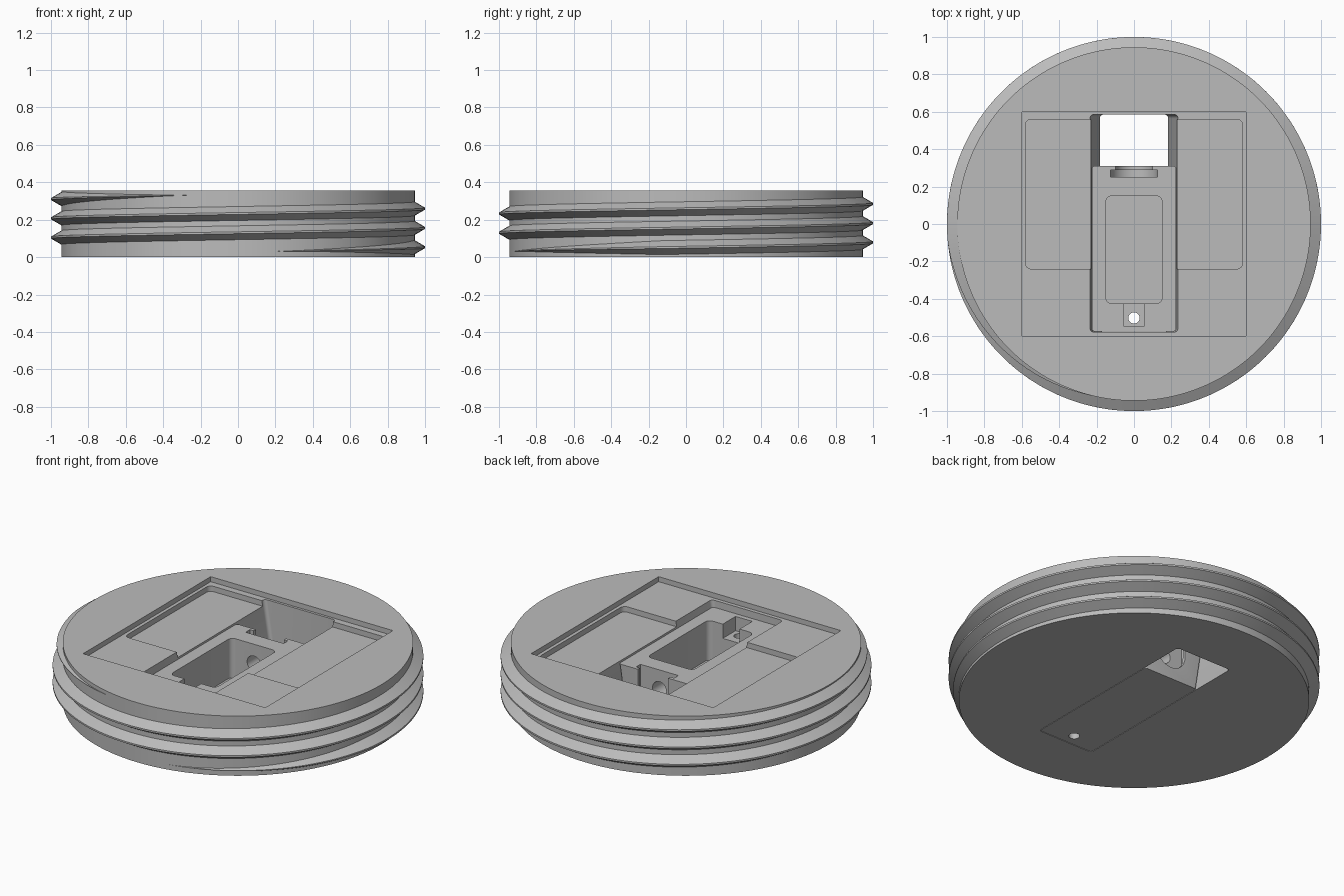
import bpy, bmesh
from math import sin, cos, pi, radians

old = bpy.data.objects.get("Cube")
if old:
    bpy.data.objects.remove(old, do_unlink=True)

grey = bpy.data.materials.new("plain_grey")
grey.use_nodes = True
colour = (0.5, 0.5, 0.5, 1)
grey.diffuse_color = colour
grey.node_tree.nodes["Principled BSDF"].inputs["Base Color"].default_value = colour

HEIGHT, RADIUS = 0.355, 0.945
RECESS_Z, POCKET_Z, INSERT_Z = 0.325, 0.293, 0.285


def finish(name, bm):
    bmesh.ops.recalc_face_normals(bm, faces=bm.faces[:])
    mesh = bpy.data.meshes.new(name)
    bm.to_mesh(mesh)
    bm.free()
    obj = bpy.data.objects.new(name, mesh)
    bpy.context.collection.objects.link(obj)
    mesh.materials.append(grey)
    return obj


def loft(name, rings):
    """Closed solid through rings of equal length."""
    bm = bmesh.new()
    loops = [[bm.verts.new(p) for p in ring] for ring in rings]
    n = len(loops[0])
    for a, b in zip(loops, loops[1:]):
        for i in range(n):
            j = (i + 1) % n
            bm.faces.new((a[i], a[j], b[j], b[i]))
    bm.faces.new(loops[0])
    bm.faces.new(loops[-1])
    return finish(name, bm)


def rounded(half, y0, y1, z, r):
    """Rounded rectangle, centred on x = 0."""
    if r == 0:
        return [(half, y1, z), (-half, y1, z), (-half, y0, z), (half, y0, z)]
    corners = [(half - r, y1 - r), (r - half, y1 - r), (r - half, y0 + r), (half - r, y0 + r)]
    return [(cx + r * cos((k + s / 6) * pi / 2), cy + r * sin((k + s / 6) * pi / 2), z)
            for k, (cx, cy) in enumerate(corners) for s in range(7)]


def block(name, half, y0, y1, z0, z1, r=0, low_half=None):
    return loft(name, [rounded(low_half or half, y0, y1, z0, r), rounded(half, y0, y1, z1, r)])


def rod(name, r, y, z0, z1, n=48):
    return loft(name, [[(r * cos(2 * pi * i / n), y + r * sin(2 * pi * i / n), z)
                        for i in range(n)] for z in (z0, z1)])


def rod_y(name, r, z, y0, y1, n=48):
    return loft(name, [[(r * cos(2 * pi * i / n), y, z + r * sin(2 * pi * i / n))
                        for i in range(n)] for y in (y0, y1)])


def cut(obj, cutters):
    bpy.context.view_layer.objects.active = obj
    for c in cutters:
        c.hide_render = True
        mod = obj.modifiers.new("cut", 'BOOLEAN')
        mod.operation, mod.solver, mod.object = 'DIFFERENCE', 'EXACT', c
        bpy.ops.object.modifier_apply(modifier=mod.name)
        bpy.data.objects.remove(c, do_unlink=True)


# Round body with stepped recesses and a tapered channel right through
body = rod("round_body", RADIUS, 0, 0, HEIGHT, 160)
slope = (0.235 - 0.183) / RECESS_Z
cut(body, [
    block("recess_cutter", 0.6, -0.6, 0.6, RECESS_Z, 0.5),
    block("pocket_cutter", 0.58, -0.24, 0.56, POCKET_Z, 0.5, 0.03),
    block("channel_cutter", 0.235 + slope * 0.1, -0.578, 0.585,
          -0.1, RECESS_Z + 0.1, 0.02, 0.183 - slope * 0.1),
])

# Tapered insert with a deep tray, screw step and a keyed end slot
insert = block("channel_insert", 0.225, -0.574, 0.31, 0, INSERT_Z, 0.015, 0.18)
cut(insert, [
    block("tray_cutter", 0.15, -0.425, 0.15, 0.05, 0.5, 0.03),
    block("step_cutter", 0.055, -0.545, -0.4, 0.2, 0.5),
    rod("screw_hole_cutter", 0.03, -0.502, -0.1, 0.4, 24),
    block("wide_slot_cutter", 0.125, 0.25, 0.29, 0.17, 0.5),
    rod_y("wide_slot_round_cutter", 0.125, 0.17, 0.25, 0.29),
    block("lip_slot_cutter", 0.1, 0.27, 0.4, 0.17, 0.5),
    rod_y("lip_slot_round_cutter", 0.1, 0.17, 0.27, 0.4),
    rod_y("bore_cutter", 0.045, 0.17, 0.1, 0.27, 32),
])

# Helical thread that fades out at both ends
START, END, FADE = radians(-78), radians(2.5 * 360 + 76), radians(70)
STEPS = 420
rings = []
for i in range(STEPS + 1):
    a = START + (END - START) * i / STEPS
    size = max(0.02, min(1, (a - START) / FADE, (END - a) / FADE))
    z = 0.053 + 0.103 * a / (2 * pi)
    profile = [(RADIUS - 0.01, -0.043), (RADIUS + 0.055 * size, -0.005),
               (RADIUS + 0.055 * size, 0.005), (RADIUS - 0.01, 0.043)]
    rings.append([(r * cos(a), r * sin(a), min(HEIGHT - 0.001, max(0.001, z + h * size)))
                  for r, h in profile])
thread = loft("screw_thread", rings)

bpy.ops.object.select_all(action='DESELECT')
for obj in (body, insert, thread):
    obj.select_set(True)
bpy.context.view_layer.objects.active = body
bpy.ops.object.shade_smooth_by_angle(angle=radians(25))
